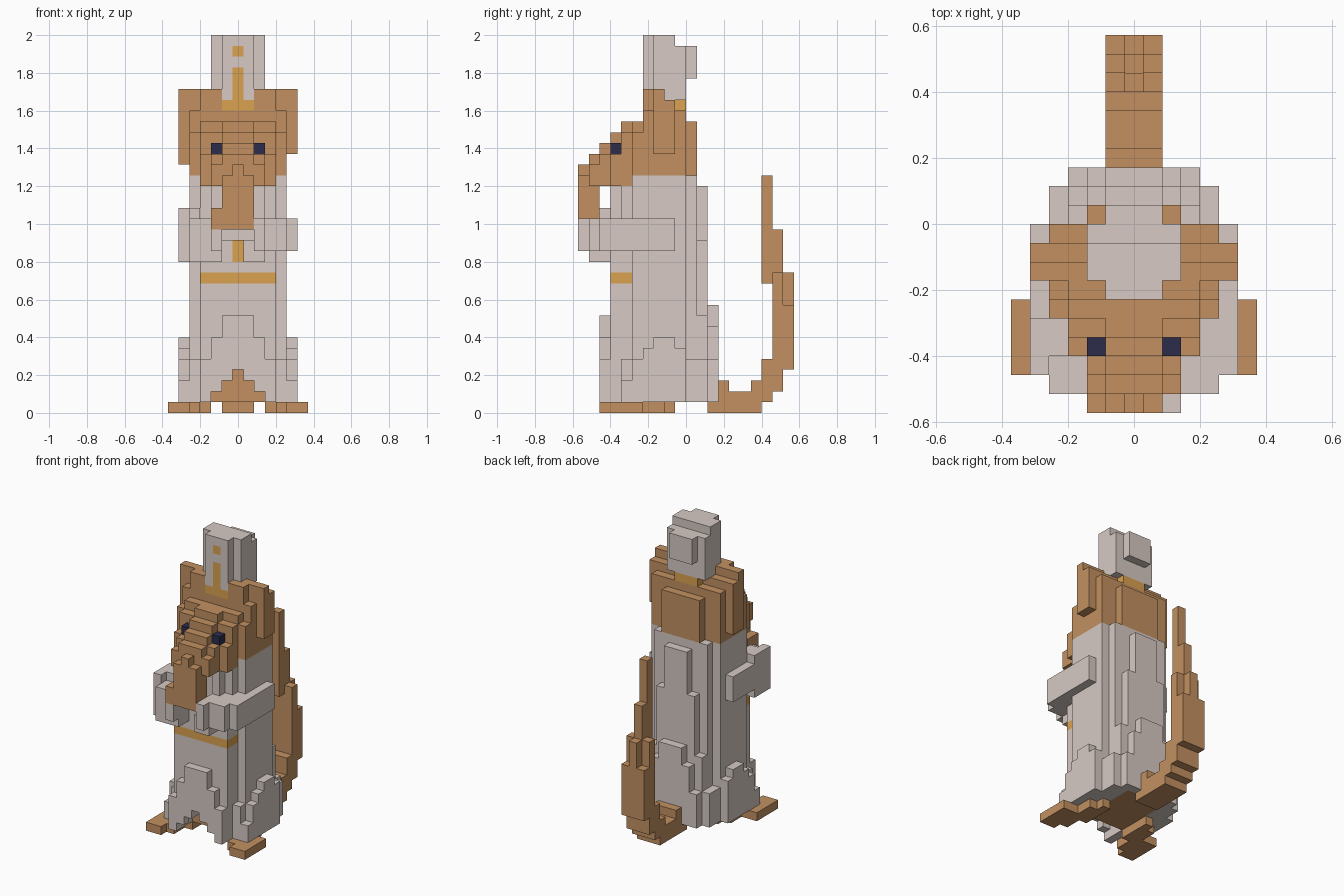
import bpy, bmesh
from mathutils import Vector

cube = bpy.data.objects.get("Cube")
if cube:
    bpy.data.objects.remove(cube, do_unlink=True)

UNIT = 2 / 35          # edge of one block
cells = {}             # block position -> part name


def fill(part, xs, ys, zs):
    """Fill blocks; xs is inclusive, ys and zs are edges. part None carves."""
    for x in range(xs[0], xs[1] + 1):
        for y in range(*ys):
            for z in range(*zs):
                if part:
                    cells[x, y, z] = part
                else:
                    cells.pop((x, y, z), None)


def mid(part, half, ys, zs):
    """Centred slab reaching half blocks to each side."""
    fill(part, (-half, half), ys, zs)


def pair(part, xs, ys, zs):
    """The same box on both sides."""
    fill(part, xs, ys, zs)
    fill(part, (-xs[1], -xs[0]), ys, zs)


# robe: torso with a recessed chest
mid("robe", 3, (-7, 1), (1, 22))
mid("robe", 4, (-5, 0), (1, 22))
mid("robe", 2, (1, 2), (1, 16))
mid("robe", 1, (1, 2), (1, 21))
mid(None, 1, (-7, -6), (16, 21))
pair(None, (3, 3), (-7, -6), (18, 21))

# robe: flared hem at front, sides and back
for half, top in ((3, 5), (2, 7), (1, 9)):
    mid("robe", half, (-8, -7), (1, top))
mid("robe", 4, (-6, -5), (1, 5))
for front, back, top in ((-6, 0, 3), (-5, 0, 5), (-4, 0, 6), (-3, -1, 7)):
    pair("robe", (5, 5), (front, back), (1, top))
mid("robe", 4, (0, 2), (1, 5))
mid("robe", 3, (1, 2), (1, 9))
for half, top in ((3, 5), (2, 8), (1, 10)):
    mid("robe", half, (2, 3), (1, top))

# hollow under the hem, arched front opening, legs behind
mid(None, 2, (-7, -5), (1, 3))
mid("legs", 2, (-5, 2), (1, 3))
for half, top in ((2, 2), (1, 3), (0, 4)):
    mid(None, half, (-8, -5), (1, top))
    mid("legs", half, (-5, -4), (1, top))
mid(None, 1, (2, 3), (1, 3))

# sleeves and hands
pair("sleeves", (4, 5), (-8, -1), (15, 18))
pair("sleeves", (2, 4), (-9, -7), (15, 18))
pair("sleeves", (2, 2), (-10, -8), (15, 18))
fill("sleeves", (-4, -2), (-9, -7), (14, 15))
fill("sleeves", (-5, -5), (-8, -5), (14, 19))
fill("sleeves", (-4, -4), (-7, -5), (14, 19))
fill("sleeves", (1, 2), (-9, -7), (14, 16))

# belt and pendant
mid("belt", 3, (-7, -5), (12, 13))
mid("pendant", 0, (-7, -6), (14, 16))

# splayed feet
pair("feet", (5, 6), (-8, -4), (0, 1))
pair("feet", (4, 4), (-7, -2), (0, 1))
pair("feet", (3, 3), (-5, -1), (0, 1))

# head: skull and hood
mid("head", 4, (-5, 0), (22, 26))
mid("head", 4, (-4, 0), (22, 28))
mid("head", 3, (-4, -2), (28, 30))
mid("head", 4, (-3, -2), (28, 30))
mid("head", 4, (-2, -1), (28, 29))
mid("head", 2, (0, 1), (22, 27))
mid("head", 3, (-6, -4), (21, 26))
mid("head", 3, (-5, -4), (26, 27))
mid("head", 1, (-6, -5), (26, 27))

# ears
pair("ears", (5, 5), (-3, -2), (24, 30))
pair("ears", (5, 5), (-2, -1), (24, 29))
fill("ears", (-5, -5), (-3, -1), (23, 24))

# stepped muzzle
mid("head", 3, (-7, -6), (21, 24))
mid("head", 1, (-7, -6), (24, 26))
mid("head", 2, (-8, -7), (21, 24))
mid("head", 1, (-8, -7), (24, 25))
mid("head", 2, (-9, -8), (21, 23))
mid("head", 1, (-9, -8), (23, 24))

# eyes
pair("eyes", (2, 2), (-7, -6), (24, 25))

# trunk with its curled tip
mid("trunk", 1, (-10, -8), (17, 22))
mid("trunk", 0, (-10, -9), (22, 23))
fill("trunk", (-2, -2), (-10, -8), (17, 19))

# hat
mid("hat", 1, (-4, 0), (28, 35))
mid("hat", 2, (-3, 0), (29, 35))
mid("hat", 1, (0, 1), (31, 34))
mid(None, 2, (-1, 0), (34, 35))

# hat band and front emblem
mid("hat_band", 1, (-4, 0), (28, 29))
mid("hat_emblem", 0, (-4, -3), (29, 32))
mid("hat_emblem", 0, (-4, -3), (33, 34))

# tail: along the ground, then sweeping up
mid("tail", 1, (2, 7), (0, 2))
mid("tail", 1, (2, 4), (0, 3))
mid(None, 1, (4, 6), (2, 3))
mid("tail", 1, (6, 7), (1, 3))
mid("tail", 1, (7, 8), (1, 5))
mid("tail", 1, (8, 9), (2, 13))
mid("tail", 1, (9, 10), (4, 10))
for back, low, top in ((7, 12, 22), (8, 13, 17), (9, 10, 13)):
    mid("tail", 0, (back, back + 1), (low, top))


def material(name, colour):
    mat = bpy.data.materials.new(name)
    mat.use_nodes = True
    rgba = (*colour, 1)
    mat.diffuse_color = rgba
    bsdf = next(n for n in mat.node_tree.nodes if n.type == "BSDF_PRINCIPLED")
    bsdf.inputs["Base Color"].default_value = rgba
    return mat


cloth = material("pale_grey_cloth", (0.68, 0.59, 0.55))
fur = material("brown_fur", (0.54, 0.28, 0.12))
gold = material("gold_trim", (0.7, 0.36, 0.08))
navy = material("dark_navy", (0.025, 0.025, 0.07))
look = {"robe": cloth, "sleeves": cloth, "hat": cloth, "belt": gold,
        "pendant": gold, "hat_band": gold, "hat_emblem": gold, "eyes": navy}

AXES = [Vector(a) for a in ((1, 0, 0), (0, 1, 0), (0, 0, 1))]


def build(part):
    """Skin the blocks of one part with their exposed faces only."""
    bm = bmesh.new()
    corners = {}

    def corner(p):
        key = tuple(round(c * 2) for c in p)
        if key not in corners:
            corners[key] = bm.verts.new(p * UNIT)
        return corners[key]

    for cell in [c for c, name in cells.items() if name == part]:
        centre = Vector(cell) + Vector((0, 0.5, 0.5))
        for i in range(3):
            for sign in (-1, 1):
                n = AXES[i] * sign
                if tuple(int(a + b) for a, b in zip(cell, n)) in cells:
                    continue
                u = AXES[(i + 1) % 3] / 2
                v = AXES[(i + 2) % 3] / 2 * sign
                m = centre + n / 2
                bm.faces.new([corner(m + d) for d in (-u - v, u - v, u + v, v - u)])
    mesh = bpy.data.meshes.new(part)
    bm.to_mesh(mesh)
    bm.free()
    mesh.materials.append(look.get(part, fur))
    bpy.context.collection.objects.link(bpy.data.objects.new(part, mesh))


for part in sorted(set(cells.values())):
    build(part)
